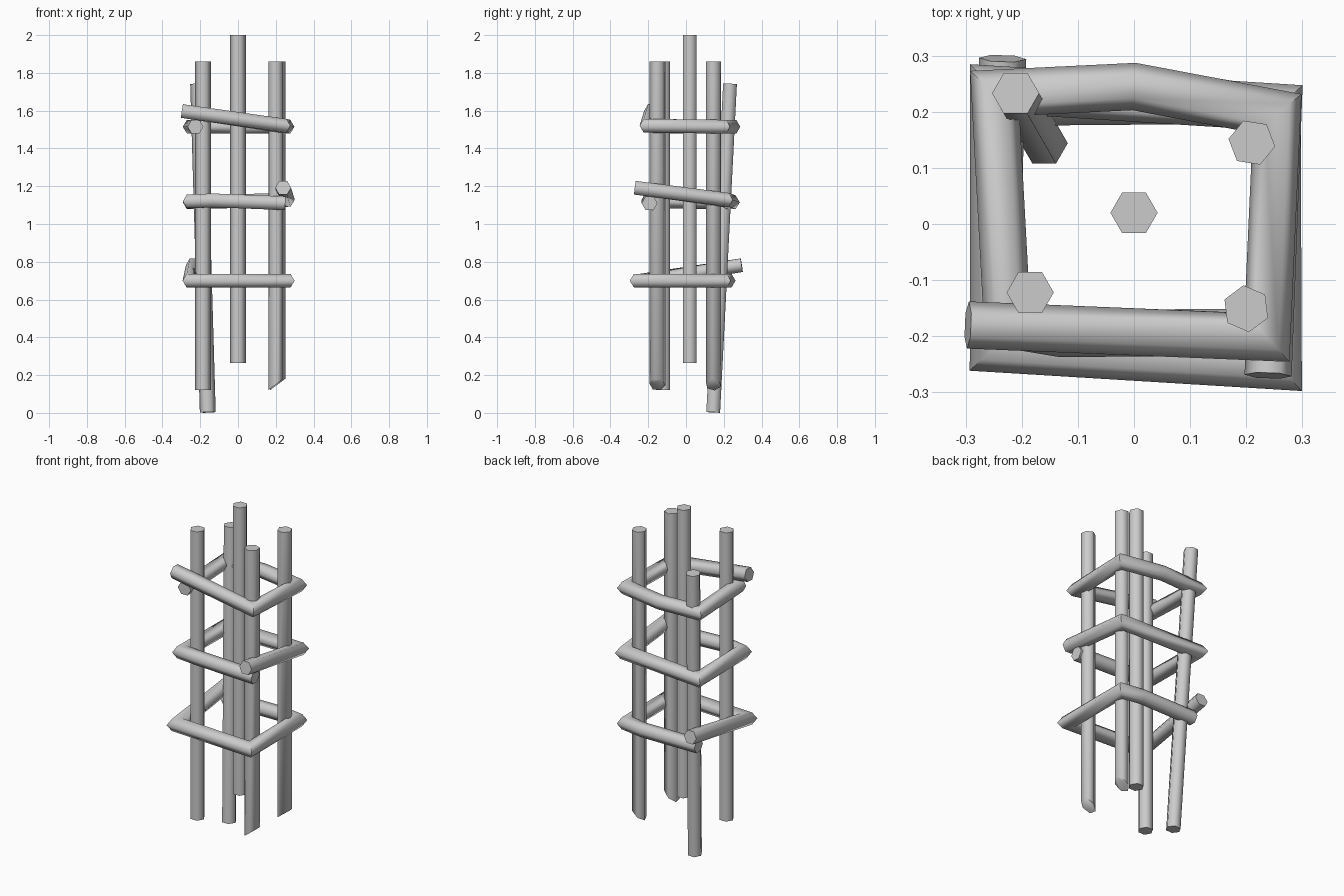
import bpy, bmesh, math
from mathutils import Vector

if "Cube" in bpy.data.objects:
    bpy.data.objects.remove(bpy.data.objects["Cube"])

R = 0.042
SIDES = 6


def loft(name, rings):
    """Skin a list of hexagonal rings into a capped, smooth-sided rod."""
    bm = bmesh.new()
    vs = [[bm.verts.new(p) for p in ring] for ring in rings]
    for a, b in zip(vs, vs[1:]):
        for i in range(SIDES):
            j = (i + 1) % SIDES
            bm.faces.new((a[i], a[j], b[j], b[i]))
    bm.faces.new(vs[0][::-1])
    bm.faces.new(vs[-1])
    bmesh.ops.recalc_face_normals(bm, faces=bm.faces)
    mesh = bpy.data.meshes.new(name)
    bm.to_mesh(mesh)
    bm.free()
    ob = bpy.data.objects.new(name, mesh)
    bpy.context.collection.objects.link(ob)
    bpy.ops.object.select_all(action='DESELECT')
    ob.select_set(True)
    bpy.context.view_layer.objects.active = ob
    bpy.ops.object.shade_smooth_by_angle(angle=math.radians(65))
    return ob


def hexagon(turn=0):
    return [(R * math.cos(math.radians(turn + 60 * i)),
             R * math.sin(math.radians(turn + 60 * i))) for i in range(SIDES)]


def upright(name, bottom, top, turn=0, cut=(0, 0), top_tilt=(0, 0)):
    """Upright rod; cut and top_tilt slope the end faces in x and y."""
    rings = []
    for c, s in ((bottom, cut), (top, top_tilt)):
        rings.append([Vector(c) + Vector((x, y, s[0] * x + s[1] * y))
                      for x, y in hexagon(turn)])
    loft(name, rings)


def tie(name, path):
    """Bent rod following a path, mitred at every corner."""
    pts = [Vector(p) for p in path]
    dirs = [(b - a).normalized() for a, b in zip(pts, pts[1:])]
    rings = []
    for i, p in enumerate(pts):
        d0, d1 = dirs[max(i - 1, 0)], dirs[min(i, len(dirs) - 1)]
        n0 = Vector((d0.y, -d0.x, 0)).normalized()
        n1 = Vector((d1.y, -d1.x, 0)).normalized()
        side = (n0 + n1) / (1 + n0.dot(n1))
        up = Vector((0, 0, 1))
        if i in (0, len(pts) - 1):
            up = side.cross(d0 if i else d1)
        rings.append([p + side * x + up * y for x, y in hexagon()])
    loft(name, rings)


# Upright bars
upright("centre_bar", (0, 0.02, 0.265), (0, 0.02, 2.0))
upright("front_left_bar", (-0.185, -0.122, 0.12), (-0.185, -0.122, 1.86))
upright("front_right_bar", (0.2, -0.151, 0.15), (0.2, -0.151, 1.86), 37, (0.75, 0))
upright("back_right_bar", (0.21, 0.145, 0.15), (0.21, 0.145, 1.86), -9, (0.75, 0))
lean = (0.03, -0.052)
upright("leaning_back_left_bar", (-0.16, 0.144, 0.003), (-0.211, 0.233, 1.742),
        0, lean, lean)

# Square ties wrapped around the bars, ends overlapping at one corner
tie("lower_tie", [(-0.235, 0.217, 0.70), (0.13, 0.22, 0.70), (0.255, 0.2, 0.70),
                  (0.257, -0.253, 0.70), (-0.25, -0.222, 0.70), (-0.234, 0.295, 0.782)])
tie("middle_tie", [(0.25, -0.193, 1.11), (-0.13, -0.195, 1.125), (-0.25, -0.175, 1.12),
                   (-0.25, 0.24, 1.115), (0.257, 0.208, 1.128), (0.239, -0.27, 1.192)])
tie("upper_tie", [(-0.296, -0.18, 1.598), (0.237, -0.202, 1.52), (0.255, 0.197, 1.515),
                  (0, 0.245, 1.515), (-0.248, 0.233, 1.515), (-0.225, -0.19, 1.515)])
